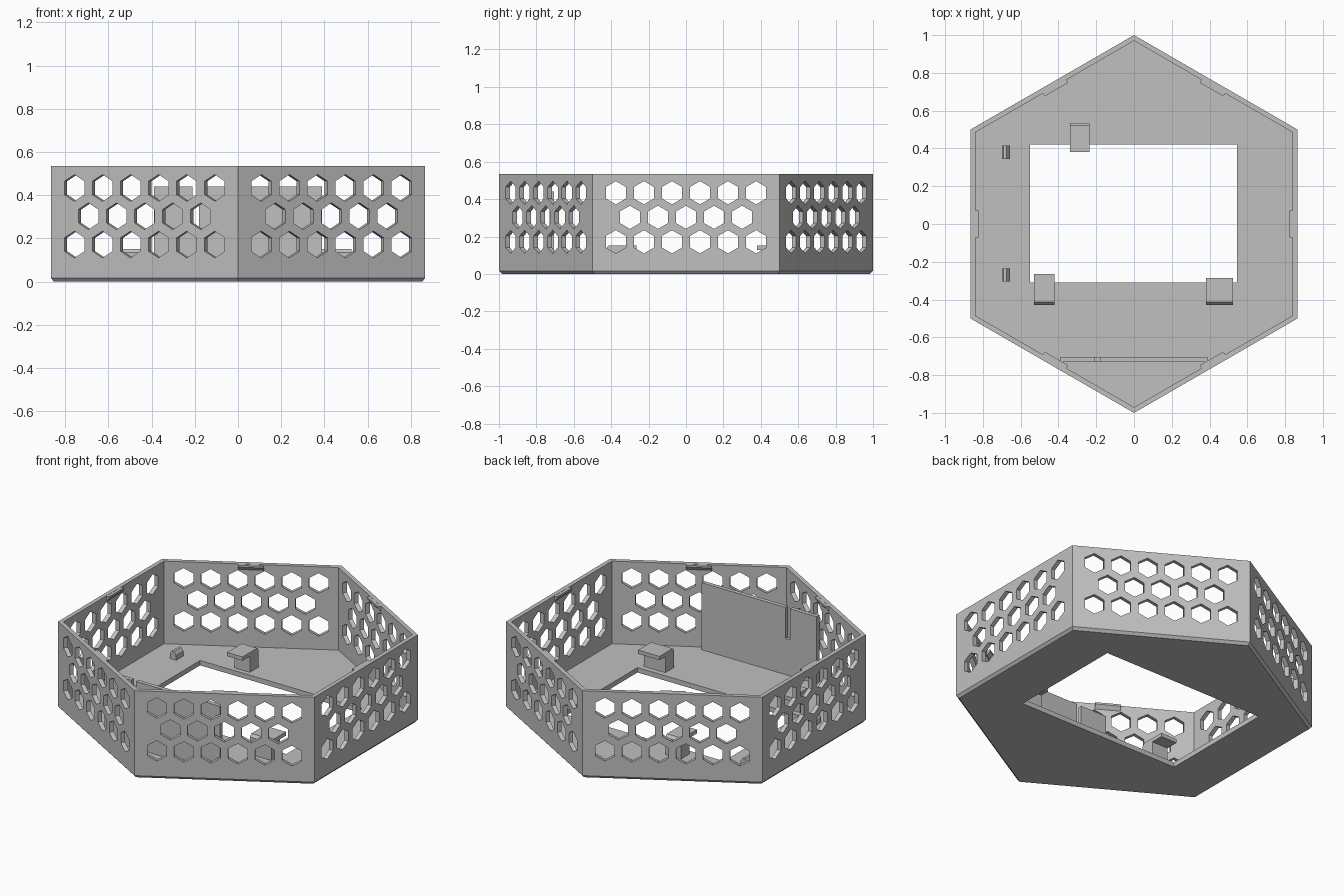
import bpy, bmesh, math
from mathutils import Matrix, Vector

if "Cube" in bpy.data.objects:
    bpy.data.objects.remove(bpy.data.objects["Cube"])

grey = bpy.data.materials.new("plain grey")
grey.diffuse_color = (0.53, 0.53, 0.53, 1)
grey.use_nodes = True
grey.node_tree.nodes["Principled BSDF"].inputs["Base Color"].default_value = grey.diffuse_color

APOTHEM = math.sqrt(3) / 2
INNER = 0.84          # apothem of the inside wall faces
HEIGHT, FLOOR = 0.535, 0.03


def add_object(name, bm):
    bmesh.ops.recalc_face_normals(bm, faces=bm.faces)
    mesh = bpy.data.meshes.new(name)
    bm.to_mesh(mesh)
    bm.free()
    mesh.materials.append(grey)
    obj = bpy.data.objects.new(name, mesh)
    bpy.context.collection.objects.link(obj)
    return obj


def prism(bm, points, offset, matrix=None):
    """Extrude a closed loop of 3D points along an offset."""
    matrix = matrix or Matrix()
    a = [bm.verts.new(matrix @ Vector(p)) for p in points]
    b = [bm.verts.new(matrix @ (Vector(p) + Vector(offset))) for p in points]
    bm.faces.new(a)
    bm.faces.new(b[::-1])
    n = len(a)
    for i in range(n):
        bm.faces.new((a[i], a[(i + 1) % n], b[(i + 1) % n], b[i]))


def wall_frames():
    """Rotations that carry the +x wall to each of the six walls."""
    return [Matrix.Rotation(math.radians(60 * k), 4, 'Z') for k in range(6)]


def cut(target, cutter):
    mod = target.modifiers.new("cut", 'BOOLEAN')
    mod.operation = 'DIFFERENCE'
    mod.solver = 'EXACT'
    mod.object = cutter
    cutter.hide_render = True
    bpy.context.view_layer.objects.active = target
    bpy.ops.object.modifier_apply(modifier=mod.name)
    bpy.data.objects.remove(cutter)


# Hexagonal tray: rings from the chamfered underside, over the rim, to the floor
bm = bmesh.new()
rings = []
for apothem, z in ((APOTHEM - 0.014, 0), (APOTHEM, 0.016), (APOTHEM, HEIGHT),
                   (INNER, HEIGHT), (INNER, FLOOR)):
    r = apothem / APOTHEM
    rings.append([bm.verts.new((r * math.cos(math.radians(30 + 60 * k)),
                                r * math.sin(math.radians(30 + 60 * k)), z))
                  for k in range(6)])
for lo, hi in zip(rings, rings[1:]):
    for k in range(6):
        j = (k + 1) % 6
        bm.faces.new((lo[k], lo[j], hi[j], hi[k]))
bm.faces.new(rings[0])
bm.faces.new(rings[-1])
tray = add_object("hexagonal_tray", bm)

# Rectangular floor opening
bm = bmesh.new()
prism(bm, [(-0.55, -0.31, -0.1), (0.545, -0.31, -0.1),
           (0.545, 0.42, -0.1), (-0.55, 0.42, -0.1)], (0, 0, 0.25))
cut(tray, add_object("opening_cutter", bm))

# Honeycomb wall holes, three staggered rows on every wall
bm = bmesh.new()
for frame in wall_frames():
    for z, count in ((0.172, 6), (0.303, 5), (0.434, 6)):
        for i in range(count):
            y = (i - (count - 1) / 2) * 0.15
            hexagon = [(0.81, y + 0.062 * math.sin(math.radians(60 * k)),
                        z + 0.062 * math.cos(math.radians(60 * k))) for k in range(6)]
            prism(bm, hexagon, (0.09, 0, 0), frame)
cut(tray, add_object("honeycomb_cutter", bm))

# Wedge-shaped snap tabs under the rim
bm = bmesh.new()
for frame in wall_frames():
    prism(bm, [(INNER + 0.005, -0.072, HEIGHT - 0.001), (INNER - 0.018, -0.072, HEIGHT - 0.001),
               (INNER - 0.018, -0.072, HEIGHT - 0.012), (INNER + 0.005, -0.072, HEIGHT - 0.04)],
          (0, 0.144, 0), frame)
add_object("snap_tabs", bm)

# Upright divider with a narrow slot open at the top
bm = bmesh.new()
outline = [(-0.39, FLOOR - 0.005), (0.39, FLOOR - 0.005), (0.39, 0.44), (-0.18, 0.44),
           (-0.18, 0.25), (-0.21, 0.25), (-0.21, 0.44), (-0.39, 0.44)]
prism(bm, [(x, -0.73, z) for x, z in outline], (0, 0.025, 0))
add_object("front_divider", bm)


def clip(name, x0, x1, y_outer, y_tip):
    """Hooked clip: a post with a flat plate reaching towards the opening."""
    s = 1 if y_tip > y_outer else -1
    profile = [(y_outer, FLOOR - 0.005), (y_outer, 0.135), (y_outer + s * 0.014, 0.151),
               (y_tip, 0.151), (y_tip, 0.128), (y_outer + s * 0.085, 0.128),
               (y_outer + s * 0.085, FLOOR - 0.005)]
    bm = bmesh.new()
    prism(bm, [(x0, y, z) for y, z in profile], (x1 - x0, 0, 0))
    add_object(name, bm)


clip("back_clip", -0.34, -0.235, 0.535, 0.38)
clip("front_left_clip", -0.53, -0.42, -0.428, -0.265)
clip("front_right_clip", 0.38, 0.525, -0.428, -0.287)

# Small locating lugs on the left of the floor
for name, y in (("back_lug", 0.345), ("front_lug", -0.305)):
    bm = bmesh.new()
    profile = [(-0.70, FLOOR - 0.005), (-0.70, 0.065), (-0.69, 0.08),
               (-0.675, 0.08), (-0.66, 0.06), (-0.66, FLOOR - 0.005)]
    prism(bm, [(x, y, z) for x, z in profile], (0, 0.07, 0))
    add_object(name, bm)
